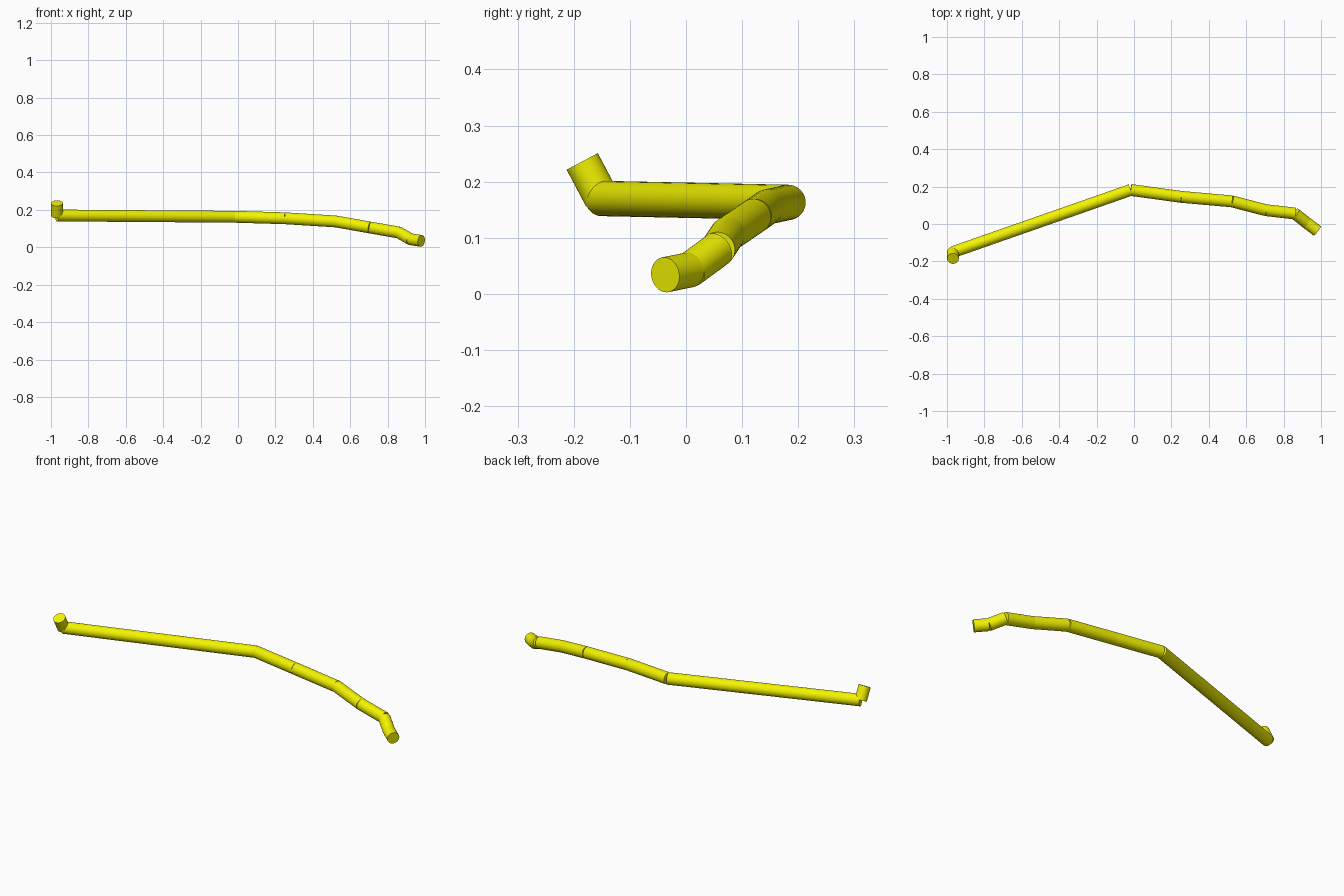
import bpy
from mathutils import Vector

if "Cube" in bpy.data.objects:
    bpy.data.objects.remove(bpy.data.objects["Cube"])

RADIUS = 0.0315
# Centre line of the bent rod, from the upturned stub to the low tip
PATH = [Vector(p) for p in (
    (-0.968, -0.185, 0.236), (-0.968, -0.150, 0.170), (-0.018, 0.182, 0.163),
    (0.252, 0.145, 0.155), (0.523, 0.121, 0.138), (0.704, 0.074, 0.106),
    (0.860, 0.056, 0.079), (0.922, 0.007, 0.043), (0.980, -0.037, 0.034))]

yellow = bpy.data.materials.new("yellow")
yellow.diffuse_color = (0.9, 0.9, 0.0, 1)
yellow.use_nodes = True
yellow.node_tree.nodes["Principled BSDF"].inputs["Base Color"].default_value = yellow.diffuse_color


def rod(name, a, b):
    """Closed straight cylinder between two points."""
    d = b - a
    bpy.ops.mesh.primitive_cylinder_add(
        vertices=40, radius=RADIUS, depth=d.length, location=(a + b) / 2,
        rotation=d.to_track_quat('Z', 'Y').to_euler())
    ob = bpy.context.object
    ob.name = name
    ob.data.materials.append(yellow)
    bpy.ops.object.shade_smooth_by_angle()


# Separate straight segments meeting at each bend
names = ["end_stub", "long_rod"] + [f"bend_segment_{i}" for i in range(1, 6)] + ["tip_segment"]
for name, a, b in zip(names, PATH, PATH[1:]):
    rod(name, a, b)
